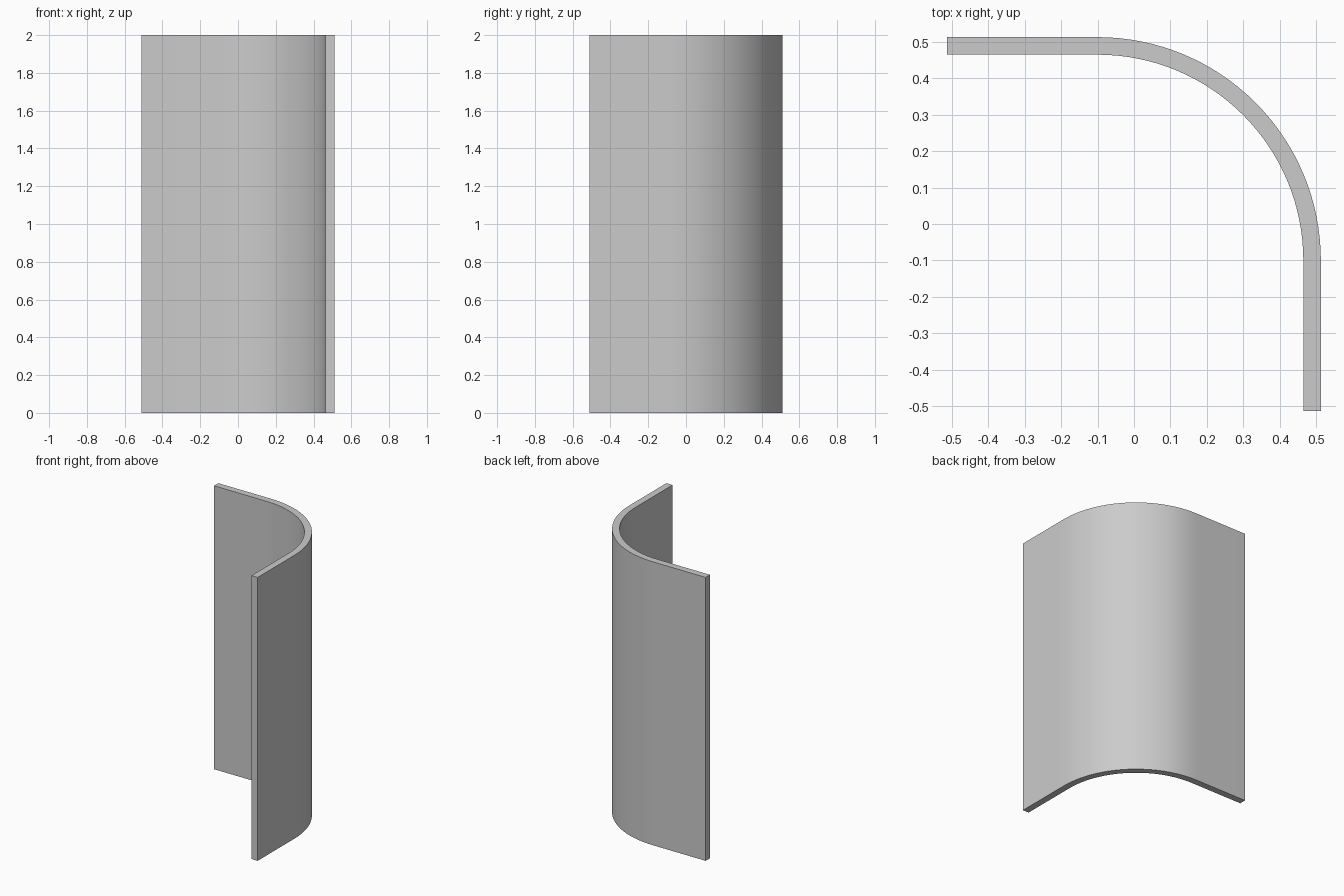
import bpy, bmesh, math

if "Cube" in bpy.data.objects:
    bpy.data.objects.remove(bpy.data.objects["Cube"])

HALF, THICK, HEIGHT = 0.512, 0.048, 2.0
CENTRE = -0.1          # bend centre on both x and y
SEGMENTS = 32


def bend(offset):
    """Straight leg, quarter-circle bend, straight leg, at a given outer offset."""
    r = offset - CENTRE
    angles = [math.pi / 2 * (1 - i / SEGMENTS) for i in range(SEGMENTS + 1)]
    arc = [(CENTRE + r * math.cos(a), CENTRE + r * math.sin(a)) for a in angles]
    return [(-HALF, offset)] + arc + [(offset, -HALF)]


# Curved panel: strips between the outer and inner profiles, extruded upward
bm = bmesh.new()
outer = [bm.verts.new((x, y, 0)) for x, y in bend(HALF)]
inner = [bm.verts.new((x, y, 0)) for x, y in bend(HALF - THICK)]
base = [bm.faces.new((outer[i], outer[i + 1], inner[i + 1], inner[i]))
        for i in range(len(outer) - 1)]
top = bmesh.ops.extrude_face_region(bm, geom=base, use_keep_orig=True)["geom"]
bmesh.ops.translate(bm, vec=(0, 0, HEIGHT),
                    verts=[g for g in top if isinstance(g, bmesh.types.BMVert)])
bmesh.ops.recalc_face_normals(bm, faces=bm.faces)

mesh = bpy.data.meshes.new("curved_panel")
bm.to_mesh(mesh)
bm.free()
panel = bpy.data.objects.new("curved_panel", mesh)
bpy.context.collection.objects.link(panel)

# Smooth bend with crisp rims
bpy.context.view_layer.objects.active = panel
panel.select_set(True)
bpy.ops.object.shade_smooth_by_angle(angle=math.radians(30))
